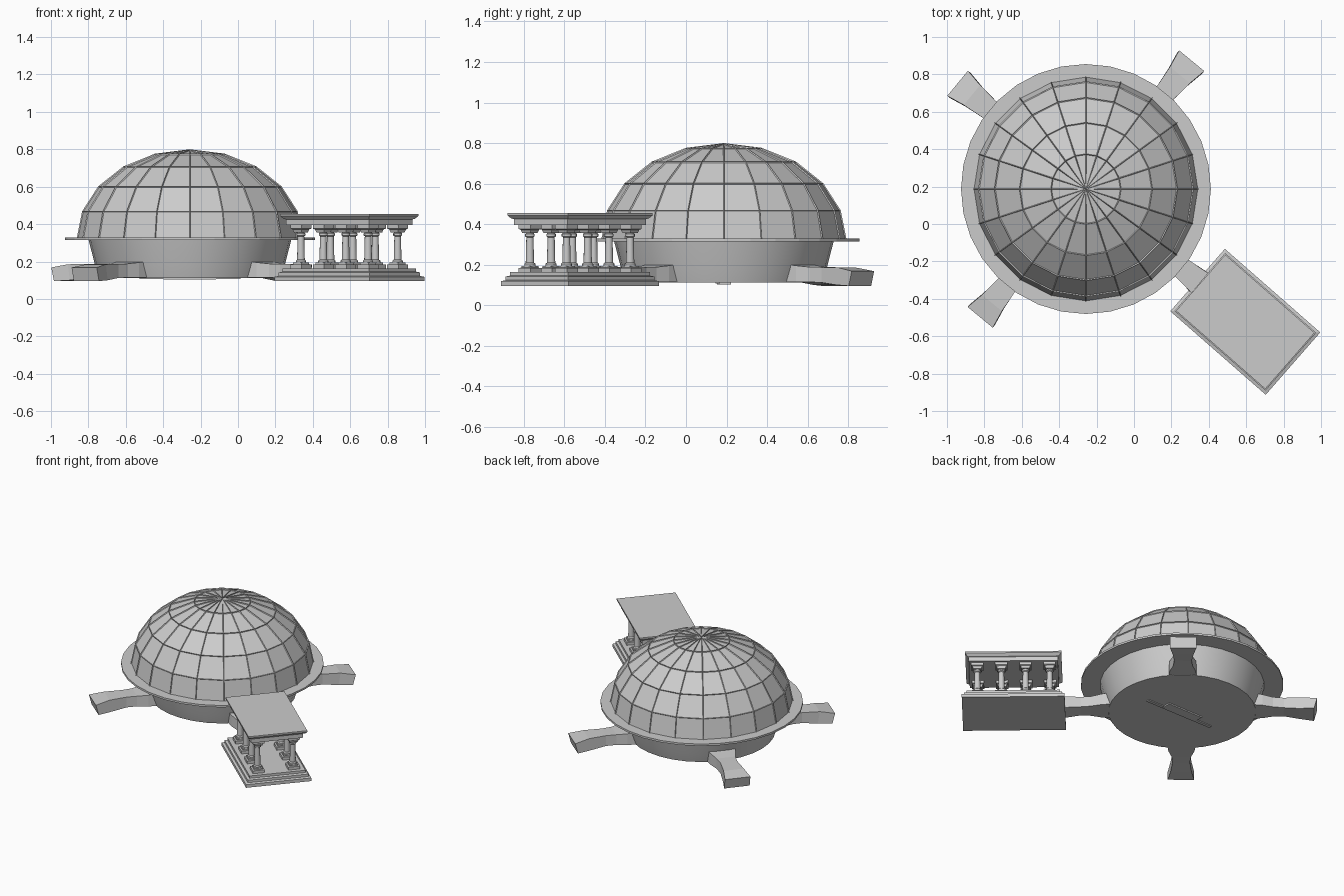
import bpy, bmesh
from math import sin, cos, pi, radians
from mathutils import Matrix, Vector

if "Cube" in bpy.data.objects:
    bpy.data.objects.remove(bpy.data.objects["Cube"])

DOME = Vector((-0.257, 0.187, 0))
PORCH = Matrix.Translation((0.595, -0.523, 0)) @ Matrix.Rotation(radians(-41.2), 4, 'Z')


def finish(bm, name, matrix=Matrix(), smooth=False):
    bmesh.ops.recalc_face_normals(bm, faces=bm.faces)
    me = bpy.data.meshes.new(name)
    bm.to_mesh(me)
    bm.free()
    ob = bpy.data.objects.new(name, me)
    bpy.context.collection.objects.link(ob)
    ob.matrix_world = matrix
    if smooth:
        bpy.ops.object.select_all(action='DESELECT')
        ob.select_set(True)
        bpy.context.view_layer.objects.active = ob
        bpy.ops.object.shade_smooth_by_angle(angle=radians(30))
    return ob


def loft(bm, rings, cap=True):
    """Skin a list of equal-length point loops."""
    vs = [[bm.verts.new(p) for p in r] for r in rings]
    n = len(vs[0])
    for a, b in zip(vs, vs[1:]):
        for i in range(n):
            bm.faces.new((a[i], a[(i + 1) % n], b[(i + 1) % n], b[i]))
    if cap:
        bm.faces.new(vs[0][::-1])
        bm.faces.new(vs[-1])
    return vs


def circle(r, z, n, x=0, y=0):
    return [(x + r * cos(2 * pi * i / n), y + r * sin(2 * pi * i / n), z) for i in range(n)]


def rect(hx, hy, z, x=0, y=0):
    return [(x + sx * hx, y + sy * hy, z) for sx, sy in ((-1, -1), (1, -1), (1, 1), (-1, 1))]


at_dome = Matrix.Translation(DOME)

# Panelled dome: 20 segments, raised thin ribs between inset panels
bm = bmesh.new()
steps = [radians(18 * k) for k in range(5)]
rings = loft(bm, [circle(0.606 * cos(t), 0.32 + 0.48 * sin(t), 20) for t in steps], cap=False)
top = bm.verts.new((0, 0, 0.80))
last = rings[-1]
for i in range(20):
    bm.faces.new((last[i], last[(i + 1) % 20], top))
bmesh.ops.recalc_face_normals(bm, faces=bm.faces)
bmesh.ops.inset_individual(bm, faces=bm.faces[:], thickness=0.005, depth=-0.006)
finish(bm, "dome", at_dome)

# Flat rim under the dome
bm = bmesh.new()
loft(bm, [circle(0.668, 0.314, 32), circle(0.668, 0.328, 32)])
finish(bm, "rim", at_dome)

# Tapered drum
bm = bmesh.new()
loft(bm, [circle(0.485, 0.112, 32), circle(0.507, 0.18, 32), circle(0.542, 0.316, 32)])
finish(bm, "drum", at_dome, smooth=True)

# Raised strip with a hatch frame on the underside
bm = bmesh.new()
loft(bm, [rect(0.27, 0.012, 0.106, 0, -0.03), rect(0.27, 0.012, 0.114, 0, -0.03)])
loft(bm, [rect(0.14, 0.035, 0.103), rect(0.14, 0.035, 0.114)])
finish(bm, "underside_hatch", at_dome)

# Four waisted legs: (top radius, bottom radius, half width, bottom z, top z)
LEG = [(0.45, 0.45, 0.095, 0.114, 0.205),
       (0.53, 0.53, 0.085, 0.114, 0.195),
       (0.60, 0.60, 0.064, 0.114, 0.188),
       (0.67, 0.67, 0.057, 0.112, 0.187),
       (0.79, 0.775, 0.069, 0.100, 0.185),
       (0.889, 0.87, 0.087, 0.095, 0.168)]
for k, name in enumerate(("leg_back_right", "leg_back_left", "leg_front_left", "porch_link")):
    bm = bmesh.new()
    profile = LEG[:-1] if name == "porch_link" else LEG
    loft(bm, [[(rb, -w, z0), (rb, w, z0), (rt, w, z1), (rt, -w, z1)]
              for rt, rb, w, z0, z1 in profile])
    finish(bm, name, at_dome @ Matrix.Rotation(radians(50.5 + 90 * k), 4, 'Z'))

# Stepped porch base
bm = bmesh.new()
HX, HY = 0.339, 0.2215
loft(bm, [rect(HX - d, HY - d, z) for d, z in
          ((0, 0.095), (0, 0.118), (0.016, 0.123), (0.016, 0.141), (0.032, 0.146), (0.032, 0.163))])
finish(bm, "porch_base", PORCH)

# Porch roof with a flared cornice
bm = bmesh.new()
loft(bm, [rect(HX - d, HY - d, z) for d, z in
          ((0.045, 0.395), (0.045, 0.425), (0.036, 0.428), (0.022, 0.443), (0.022, 0.454))])
finish(bm, "porch_roof", PORCH)

# Eight columns in two rows
for i in range(4):
    for s in (-1, 1):
        x, y = -0.2385 + 0.159 * i, 0.12 * s
        bm = bmesh.new()
        # plinth
        loft(bm, [rect(h, h, z, x, y) for h, z in
                  ((0.040, 0.160), (0.040, 0.183), (0.030, 0.185), (0.030, 0.194))])
        # shaft with collars
        loft(bm, [circle(r, z, 12, x, y) for r, z in
                  ((0.028, 0.190), (0.028, 0.204), (0.021, 0.210), (0.018, 0.335),
                   (0.024, 0.340), (0.024, 0.350), (0.020, 0.354), (0.020, 0.362))])
        # capital
        loft(bm, [rect(h, h, z, x, y) for h, z in
                  ((0.026, 0.355), (0.032, 0.372), (0.040, 0.376), (0.040, 0.398))])
        finish(bm, f"column_{i + 1}_{'left' if s > 0 else 'right'}", PORCH, smooth=True)
